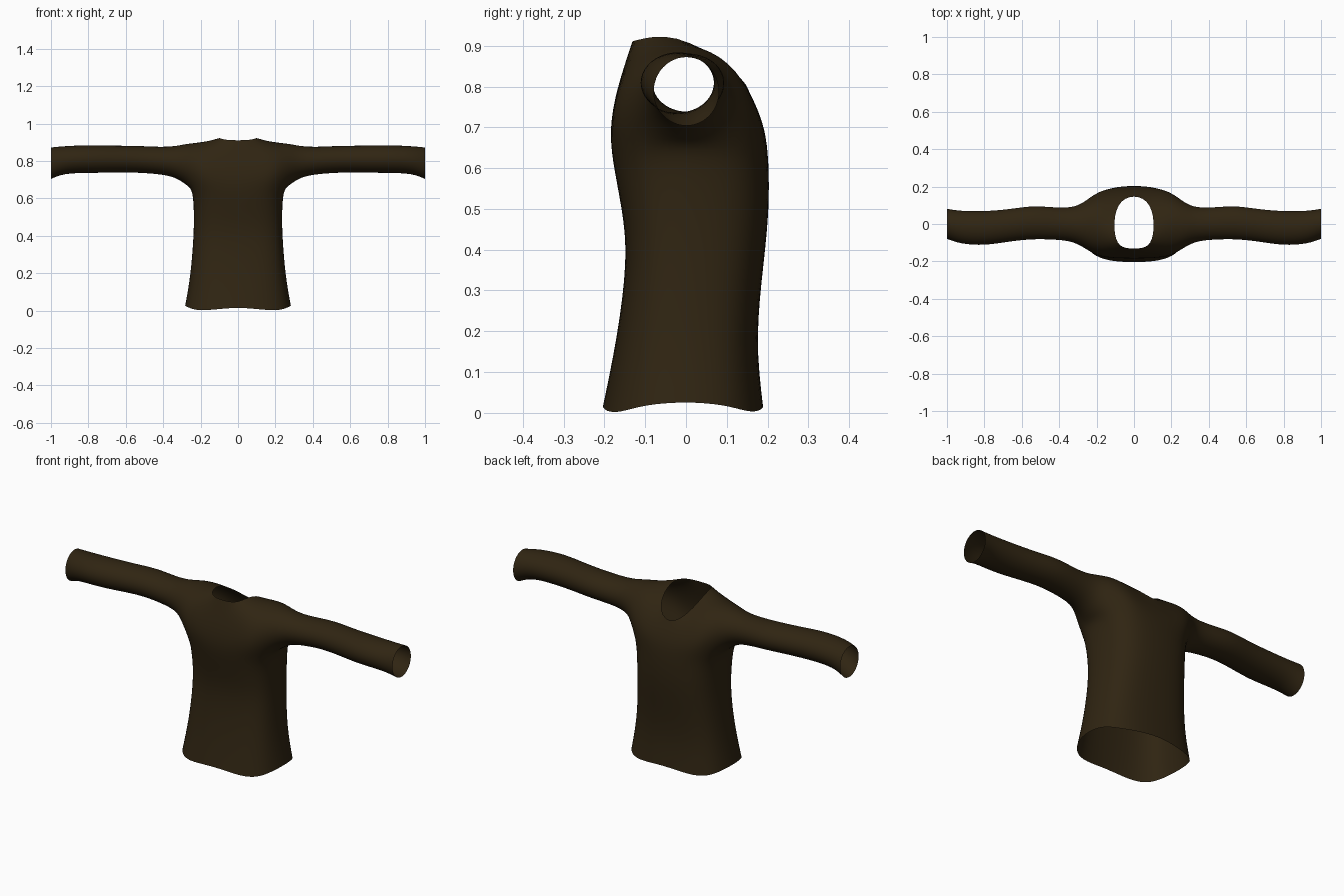
import bpy, bmesh
from math import sin, cos, radians, copysign

cube = bpy.data.objects.get("Cube")
if cube:
    bpy.data.objects.remove(cube, do_unlink=True)

# Dark brown cloth
cloth = bpy.data.materials.new("dark brown cloth")
cloth.use_nodes = True
colour = (0.029, 0.018, 0.006, 1)
cloth.diffuse_color = colour
bsdf = cloth.node_tree.nodes["Principled BSDF"]
bsdf.inputs["Base Color"].default_value = colour
bsdf.inputs["Roughness"].default_value = 0.9

bm = bmesh.new()
PAD = 1.035  # makes up for the shrinkage of subdivision


def verts(points):
    return [bm.verts.new(p) for p in points]


def strip(a, b, closed=False):
    """Fill quads between two equally long vertex rows."""
    n = len(a)
    for i in range(n if closed else n - 1):
        j = (i + 1) % n
        bm.faces.new((a[i], a[j], b[j], b[i]))


def power(value, exponent):
    return copysign(abs(value) ** exponent, value)


def body_row(z, half_width, front, back, lift):
    """Left half of a rounded-box section, from front centre to back centre."""
    points = []
    for k in range(9):
        t = radians(-90 + 22.5 * k)
        depth = front if k < 4 else back
        x = half_width * PAD * power(cos(t), 0.72) if 0 < k < 8 else 0
        points.append((x, depth * power(sin(t), 0.72) * (1.01 if k in (0, 8) else 1.02), z + lift[k]))
    return verts(points)


def sleeve_ring(x, front, back, bottom, top):
    """Twelve-sided ring, starting low at the front and going over the top."""
    cy, cz = (front + back) / 2, (bottom + top) / 2
    ry, rz = (back - front) / 2 * PAD, (top - bottom) / 2 * PAD
    angles = [radians(30 * (i - 4)) for i in range(12)]
    return verts((x, cy + ry * sin(a), cz + rz * cos(a)) for a in angles)


# Torso: wavy hem up to the armpits
flat = [0] * 9
hem = [.02, .003, 0, .02, .028, .02, .002, .004, .02]
armpit = [0, 0, 0, .02, .03, .02, 0, 0, 0]
rows = [body_row(*r) for r in (
    (0, .278, .205, .19, hem),
    (.18, .25, .17, .17, flat),
    (.38, .234, .143, .193, flat),
    (.5, .231, .157, .205, flat),
    (.62, .236, .182, .204, armpit))]
for low, high in zip(rows, rows[1:]):
    strip(low, high)
chest = rows[-1]

# Yoke: columns running over the shoulder, open at the neck
centre_front = [chest[0]] + verts([(0, -.187, .7), (0, -.172, .79), (0, -.133, .91)])
centre_back = verts([(0, .162, .782), (0, .178, .74), (0, .195, .69)]) + [chest[8]]
neck_side = [chest[1]] + verts([
    (.115, -.187, .7), (.11, -.17, .79), (.085, -.128, .912), (.112, -.03, .935),
    (.095, .115, .85), (.115, .165, .77), (.12, .192, .7)]) + [chest[7]]
shoulder = [chest[2]] + verts([
    (.195, -.178, .7), (.2, -.172, .79), (.2, -.125, .87), (.2, -.01, .909),
    (.2, .09, .885), (.2, .15, .81), (.195, .182, .72)]) + [chest[6]]
strip(centre_front, neck_side[:4])
strip(centre_back, neck_side[5:])
strip(neck_side, shoulder)

# Sleeve: x, front, back, bottom, top
rings = [shoulder + [chest[5], chest[4], chest[3]]]
rings += [sleeve_ring(*r) for r in (
    (.275, -.122, .11, .67, .893),
    (.335, -.092, .088, .714, .879),
    (.42, -.084, .088, .729, .875),
    (.54, -.08, .1, .738, .882),
    (.66, -.093, .08, .738, .882),
    (.8, -.117, .068, .735, .886),
    (.93, -.107, .07, .734, .88),
    (1, -.08, .082, .703, .873))]
for inner, outer in zip(rings, rings[1:]):
    strip(inner, outer, closed=True)

bmesh.ops.recalc_face_normals(bm, faces=bm.faces)
# Keep the outside facing out
lead = max(bm.faces, key=lambda f: f.calc_center_median().x + f.calc_center_median().z)
mid = (lead.calc_center_median().y, lead.calc_center_median().z - .79)
if lead.normal.y * mid[0] + lead.normal.z * mid[1] < 0:
    bmesh.ops.reverse_faces(bm, faces=bm.faces)

mesh = bpy.data.meshes.new("sweater")
bm.to_mesh(mesh)
bm.free()
mesh.materials.append(cloth)
sweater = bpy.data.objects.new("sweater", mesh)
bpy.context.collection.objects.link(sweater)

# Mirror to the right half and round the cloth
mirror = sweater.modifiers.new("mirror", "MIRROR")
mirror.use_clip = True
mirror.merge_threshold = 0.0005
smooth = sweater.modifiers.new("smooth", "SUBSURF")
smooth.levels = smooth.render_levels = 2
for face in mesh.polygons:
    face.use_smooth = True
